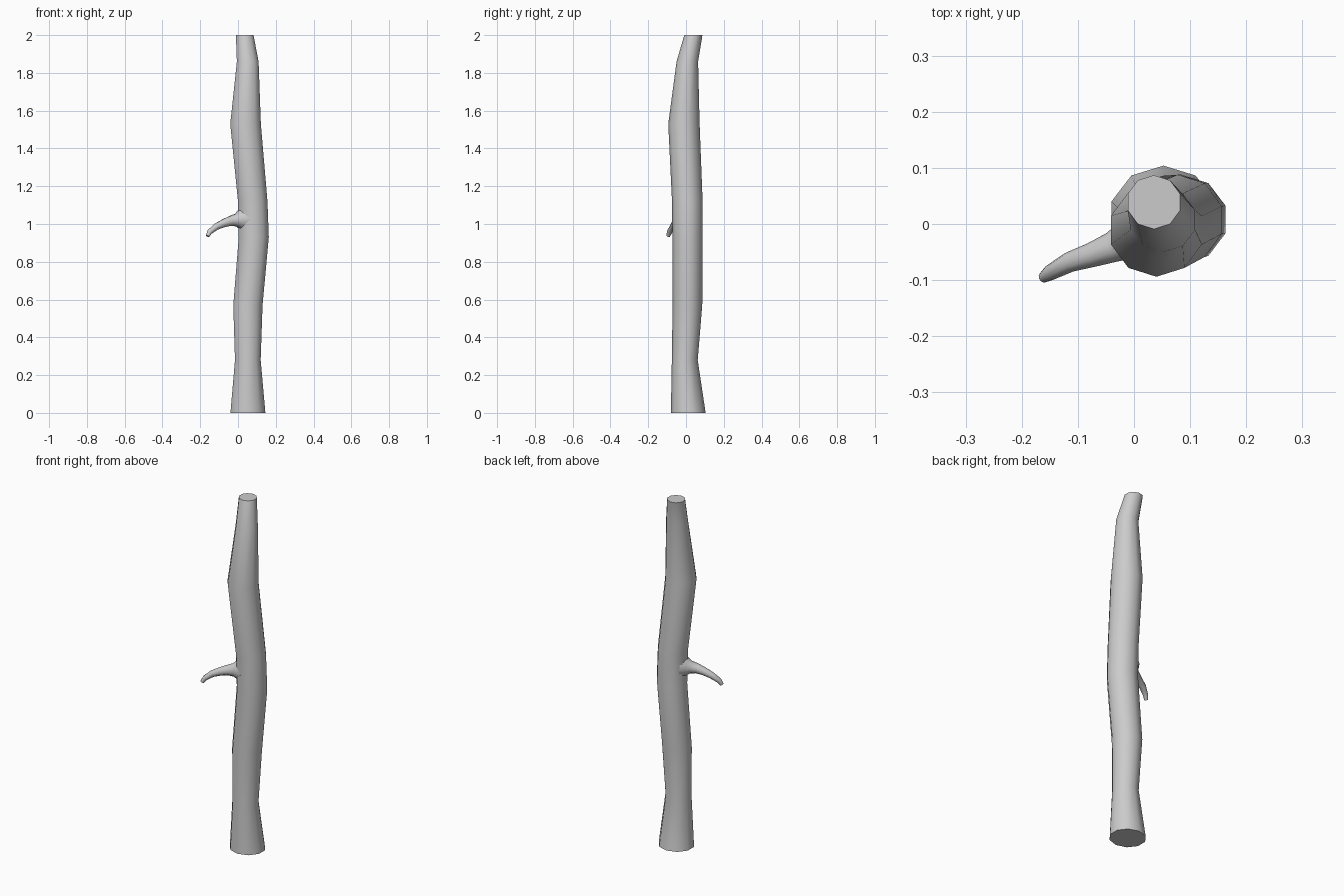
import bpy, bmesh, math
from mathutils import Vector

if "Cube" in bpy.data.objects:
    bpy.data.objects.remove(bpy.data.objects["Cube"])


def loft(name, rings):
    """Skin a list of vertex-position rings, capping both ends."""
    bm = bmesh.new()
    loops = [[bm.verts.new(p) for p in ring] for ring in rings]
    n = len(loops[0])
    for a, b in zip(loops, loops[1:]):
        for i in range(n):
            j = (i + 1) % n
            bm.faces.new((a[i], a[j], b[j], b[i]))
    bm.faces.new(loops[0][::-1])
    bm.faces.new(loops[-1])
    bmesh.ops.recalc_face_normals(bm, faces=bm.faces)
    mesh = bpy.data.meshes.new(name)
    bm.to_mesh(mesh)
    bm.free()
    obj = bpy.data.objects.new(name, mesh)
    bpy.context.collection.objects.link(obj)
    bpy.ops.object.select_all(action='DESELECT')
    obj.select_set(True)
    bpy.context.view_layer.objects.active = obj
    bpy.ops.object.shade_smooth_by_angle(angle=math.radians(50))
    return obj


# Trunk: ten-sided sections given as height and x / y extents
sections = [
    (0.00, -0.040, 0.145, -0.080, 0.104),
    (0.28, -0.016, 0.120, -0.075, 0.062),
    (0.57, -0.025, 0.130, -0.071, 0.086),
    (0.93, 0.004, 0.163, -0.072, 0.088),
    (1.12, 0.000, 0.156, -0.074, 0.088),
    (1.53, -0.041, 0.121, -0.094, 0.072),
    (1.86, -0.006, 0.109, -0.050, 0.064),
    (2.00, -0.011, 0.082, -0.009, 0.087),
]
rings = []
for z, x0, x1, y0, y1 in sections:
    rx, ry = (x1 - x0) / 2 / math.cos(math.pi / 10), (y1 - y0) / 2
    ring = []
    for i in range(10):
        a = math.tau * i / 10 + math.pi / 2
        ring.append(((x0 + x1) / 2 + rx * math.cos(a), (y0 + y1) / 2 + ry * math.sin(a), z))
    rings.append(ring)
loft("trunk", rings)

# Side branch: drooping tapered twig with a flared root
path = [
    ((0.035, -0.008, 1.025), 0.066),
    ((0.008, -0.020, 1.022), 0.050),
    ((-0.010, -0.028, 1.020), 0.035),
    ((-0.040, -0.042, 1.016), 0.027),
    ((-0.075, -0.055, 1.004), 0.022),
    ((-0.115, -0.068, 0.986), 0.018),
    ((-0.150, -0.087, 0.958), 0.014),
    ((-0.161, -0.095, 0.936), 0.010),
]
points = [Vector(p) for p, r in path]
rings = []
for k, (p, r) in enumerate(path):
    d = (points[min(k + 1, len(path) - 1)] - points[max(k - 1, 0)]).normalized()
    side = d.cross(Vector((0, 0, 1))).normalized()
    up = side.cross(d)
    rings.append([points[k] + r * (math.cos(math.tau * i / 10) * side + math.sin(math.tau * i / 10) * up)
                  for i in range(10)])
loft("side_branch", rings)
